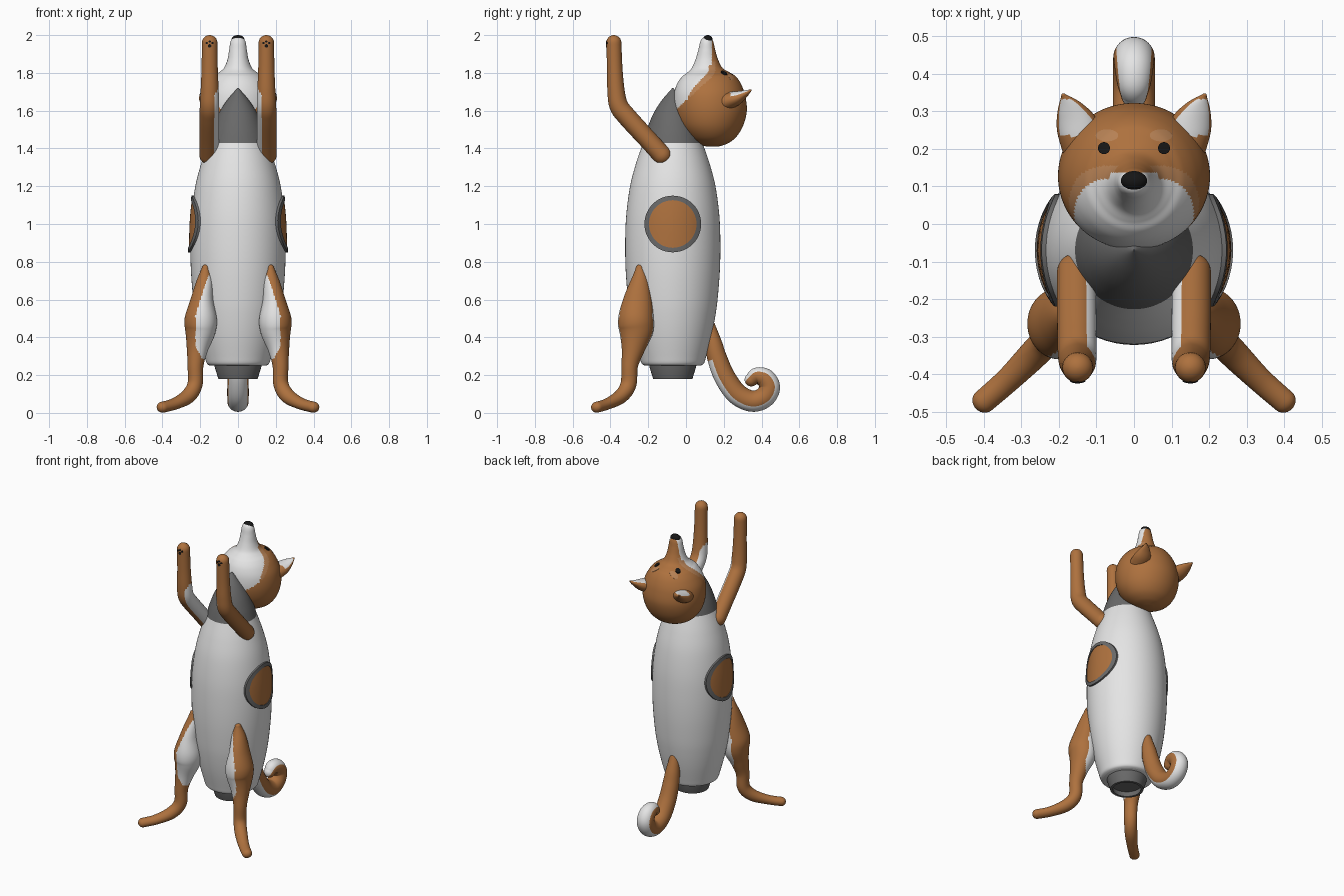
import bpy, bmesh, math
from mathutils import Vector
from mathutils.bvhtree import BVHTree

if "Cube" in bpy.data.objects:
    bpy.data.objects.remove(bpy.data.objects["Cube"])


def material(name, rgb):
    m = bpy.data.materials.new(name)
    m.diffuse_color = (*rgb, 1)
    m.use_nodes = True
    m.node_tree.nodes["Principled BSDF"].inputs["Base Color"].default_value = m.diffuse_color
    return m


FUR = material("brown fur", (0.42, 0.165, 0.048))
WHITE = material("white", (0.78, 0.78, 0.78))
GREY = material("dark grey", (0.14, 0.14, 0.14))
BLACK = material("black", (0.008, 0.008, 0.008))
TAN = material("light tan", (0.47, 0.22, 0.09))


def finish(bm, name, mats):
    """Turn a bmesh into an object, smooth except on hard edges."""
    bmesh.ops.recalc_face_normals(bm, faces=bm.faces)
    for f in bm.faces:
        f.smooth = True
    for e in bm.edges:
        if len(e.link_faces) == 2 and e.calc_face_angle(0) > math.radians(40):
            e.smooth = False
    tree = BVHTree.FromBMesh(bm)
    me = bpy.data.meshes.new(name)
    bm.to_mesh(me)
    bm.free()
    for m in mats:
        me.materials.append(m)
    bpy.context.collection.objects.link(bpy.data.objects.new(name, me))
    return tree


def skin(bm, rings, cap=True):
    """Bridge rings of points; gives back (face, angle) pairs."""
    vs = [[bm.verts.new(p) for p in r] for r in rings]
    n = len(vs[0])
    out = []
    for a, b in zip(vs, vs[1:]):
        for i in range(n):
            j = (i + 1) % n
            out.append((bm.faces.new((a[i], a[j], b[j], b[i])), (i + .5) * math.tau / n))
    if cap:
        bm.faces.new(vs[0])
        bm.faces.new(vs[-1])
    return out


def spline(pts, steps):
    """Catmull-Rom through tuples of numbers."""
    P = [pts[0]] + list(pts) + [pts[-1]]
    out = []
    for i in range(1, len(P) - 2):
        for k in range(steps):
            t = k / steps
            out.append([.5 * (2 * b + (c - a) * t + (2 * a - 5 * b + 4 * c - d) * t * t
                              + (3 * b - a - 3 * c + d) * t ** 3)
                        for a, b, c, d in zip(*P[i - 1:i + 3])])
    return out + [list(pts[-1])]


def loft(name, secs, mats, rule=None, steps=8, seg=48, start=False, end=False, upright=False):
    """Tube through (x, y, z, side radius, other radius) sections, with optional round ends."""
    S = spline(secs, steps)
    C = [Vector(s[:3]) for s in S]
    rings = []

    def ring(c, t, rx, ry):
        u = (Vector((1, 0, 0)) - t * t.x).normalized()
        v = t.cross(u)
        rings.append([c + u * rx * math.cos(a) + v * ry * math.sin(a)
                      for a in (math.tau * i / seg for i in range(seg))])

    for i, s in enumerate(S):
        t = (C[min(i + 1, len(C) - 1)] - C[max(i - 1, 0)]).normalized()
        if upright:
            t = Vector((0, 0, 1))
        rx, ry = max(s[3], .001), max(s[4], .001)
        r = min(rx, ry)
        arc = [math.radians(d) for d in (15, 30, 45, 60, 75, 87)]
        if i == 0 and start:
            for a in reversed(arc):
                ring(C[i] - t * r * math.sin(a), t, rx * math.cos(a), ry * math.cos(a))
        ring(C[i], t, rx, ry)
        if i == len(S) - 1 and end:
            for a in arc:
                ring(C[i] + t * r * math.sin(a), t, rx * math.cos(a), ry * math.cos(a))
    bm = bmesh.new()
    for f, a in skin(bm, rings):
        if rule:
            f.material_index = rule(f.calc_center_median(), math.sin(a))
    return finish(bm, name, mats)


def decal(name, tree, origin, direction, u, v, a, b, h, mat, hole=.02):
    """Thin round plate laid on a surface along a viewing direction."""
    o, d, u, v = map(Vector, (origin, direction, u, v))
    rows = [(hole, -.003)] if hole > .1 else []
    rows += [(hole + (1 - hole) * k / 8, h) for k in range(9)] + [(1, -.003)]
    rings = []
    for f, lift in rows:
        r = []
        for i in range(48):
            t = math.tau * i / 48
            p = o + u * (a * f * math.cos(t)) + v * (b * f * math.sin(t))
            hit = tree.ray_cast(p, d)[0]
            r.append((hit if hit else p + d) - d * lift)
        rings.append(r)
    bm = bmesh.new()
    skin(bm, rings, cap=hole < .1)
    finish(bm, name, [mat])


X, Y, Z = (1, 0, 0), (0, 1, 0), (0, 0, 1)
CY = -.07  # axis of the hull

# Hull, nose cone and nozzle
hull = loft("hull", [(0, CY, z, r, r) for z, r in (
    (.25, .148), (.262, .165), (.3, .177), (.4, .203), (.5, .223), (.6, .237), (.75, .249),
    (.9, .252), (1.05, .246), (1.2, .226), (1.32, .195), (1.43, .157))],
    [WHITE], seg=64, upright=True)
loft("nose_cone", [(0, CY, z, r, r) for z, r in (
    (1.43, .157), (1.5, .137), (1.58, .105), (1.65, .062), (1.72, .002))],
    [GREY], seg=64, upright=True)
loft("nozzle", [(0, CY, z, r, r) for z, r in (
    (.26, .125), (.245, .124), (.18, .104), (.18, .088), (.215, .092), (.215, .002))],
    [GREY], steps=1, seg=64, upright=True)

# Round windows on both sides
for s, side in ((1, "right"), (-1, "left")):
    o, d = (s, CY, 1.0), (-s, 0, 0)
    decal(side + "_window_ring", hull, o, d, Y, Z, .15, .15, .012, GREY, hole=.84)
    decal(side + "_window_pane", hull, o, d, Y, Z, .13, .13, .007, FUR)


# Head pointing up, white muzzle and cheeks
def face_rule(c, s):
    x = abs(c.x)
    d = math.hypot(max(x - .07, 0), max(c.y - .03, 0))
    if c.z < 1.6 + (c.y + .06) * .9:
        return 0
    if d < .09 or (c.z > 1.84 and c.y < .137):
        return 1
    return 2 if d < .125 and x > .04 and c.y > .02 and c.z < 1.86 else 0


head = loft("head", [(0, y, z, rx, ry) for z, y, rx, ry in (
    (1.41, .14, .03, .03), (1.425, .138, .09, .08), (1.46, .135, .145, .13),
    (1.52, .13, .185, .172), (1.6, .128, .202, .194), (1.68, .124, .195, .189),
    (1.74, .122, .168, .17), (1.78, .122, .135, .143), (1.8, .12, .105, .115),
    (1.825, .112, .075, .082), (1.87, .11, .056, .06), (1.92, .11, .047, .045),
    (1.96, .11, .041, .036), (1.98, .11, .03, .026), (1.99, .11, .012, .01))],
    [FUR, WHITE, TAN], face_rule, steps=10, seg=128, upright=True)

# Nose
bm = bmesh.new()
bmesh.ops.create_uvsphere(bm, u_segments=32, v_segments=16, radius=1)
for v in bm.verts:
    v.co = Vector((v.co.x * .035, .115 + v.co.y * .026, 1.975 + v.co.z * .025))
finish(bm, "nose", [BLACK])

for s, side in ((1, "right"), (-1, "left")):
    # Eyes and brow spots
    decal(side + "_eye", head, (s * .08, .202, 3), (0, 0, -1), X, Y, .016, .016, .006, BLACK)
    decal(side + "_brow", head, (s * .072, .236, 3), (0, 0, -1), X, Y, .03, .016, .002, TAN)

    # Ears with white inside
    loft(side + "_ear", [(s * x, y, z, a, b) for x, y, z, a, b in (
        (.13, .2, 1.645, .06, .05), (.153, .265, 1.665, .055, .038),
        (.172, .31, 1.688, .034, .02), (.188, .343, 1.708, .006, .005))],
        [FUR, WHITE], lambda c, q: int(q < -.5 and .235 < c.y < .332), end=True)

    # Raised front legs, white on the inside
    arm = loft(side + "_front_leg", [(s * x, y, z, a, b) for x, y, z, a, b in (
        (.155, -.128, 1.366, .05, .05), (.153, -.2, 1.445, .052, .05),
        (.152, -.31, 1.565, .052, .051), (.151, -.355, 1.625, .051, .05),
        (.15, -.37, 1.7, .048, .046), (.15, -.377, 1.82, .043, .041),
        (.15, -.382, 1.96, .041, .04))],
        [FUR, WHITE], lambda c, q: int(abs(c.x) < .126 and 1.36 < c.z < 1.73 - (abs(c.x) - .1) * 2),
        start=True, end=True)

    # Paw pads
    for k, (px, pz, r) in enumerate(((-.015, 1.958, .006), (.015, 1.958, .006),
                                     (0, 1.966, .006), (0, 1.943, .009))):
        decal(f"{side}_paw_pad_{k}", arm, (s * .15 + px, -2, pz), Y, X, Z, r, r, .003, BLACK)

    # Standing hind legs, white on the inner thigh
    loft(side + "_hind_leg", [(s * x, y, z, a, b) for x, y, z, a, b in (
        (.172, -.245, .765, .02, .022), (.176, -.244, .7, .042, .048),
        (.19, -.255, .6, .06, .076), (.197, -.265, .5, .085, .094),
        (.2, -.265, .43, .08, .09), (.215, -.28, .34, .057, .062),
        (.225, -.298, .25, .042, .044), (.228, -.305, .15, .04, .042),
        (.265, -.345, .088, .04, .038), (.335, -.415, .048, .034, .03),
        (.4, -.472, .03, .032, .029))],
        [FUR, WHITE], lambda c, q: int(.285 < c.z < .73 and
                                       abs(c.x) < min(.16 + .32 * (.72 - c.z), .225, .19 + .5 * (c.z - .285))),
        seg=64, start=True, end=True)

# Curled tail, white along the outer side
loft("tail", [(0, y, z, r, r) for y, z, r in (
    (.125, .46, .03), (.145, .37, .045), (.165, .29, .052), (.205, .19, .056), (.27, .1, .057),
    (.35, .062, .056), (.415, .083, .056), (.443, .135, .055), (.42, .182, .052),
    (.375, .195, .045), (.345, .175, .035))],
    [FUR, WHITE], lambda c, q: int(q > .55 and c.z < .28), start=True, end=True)
